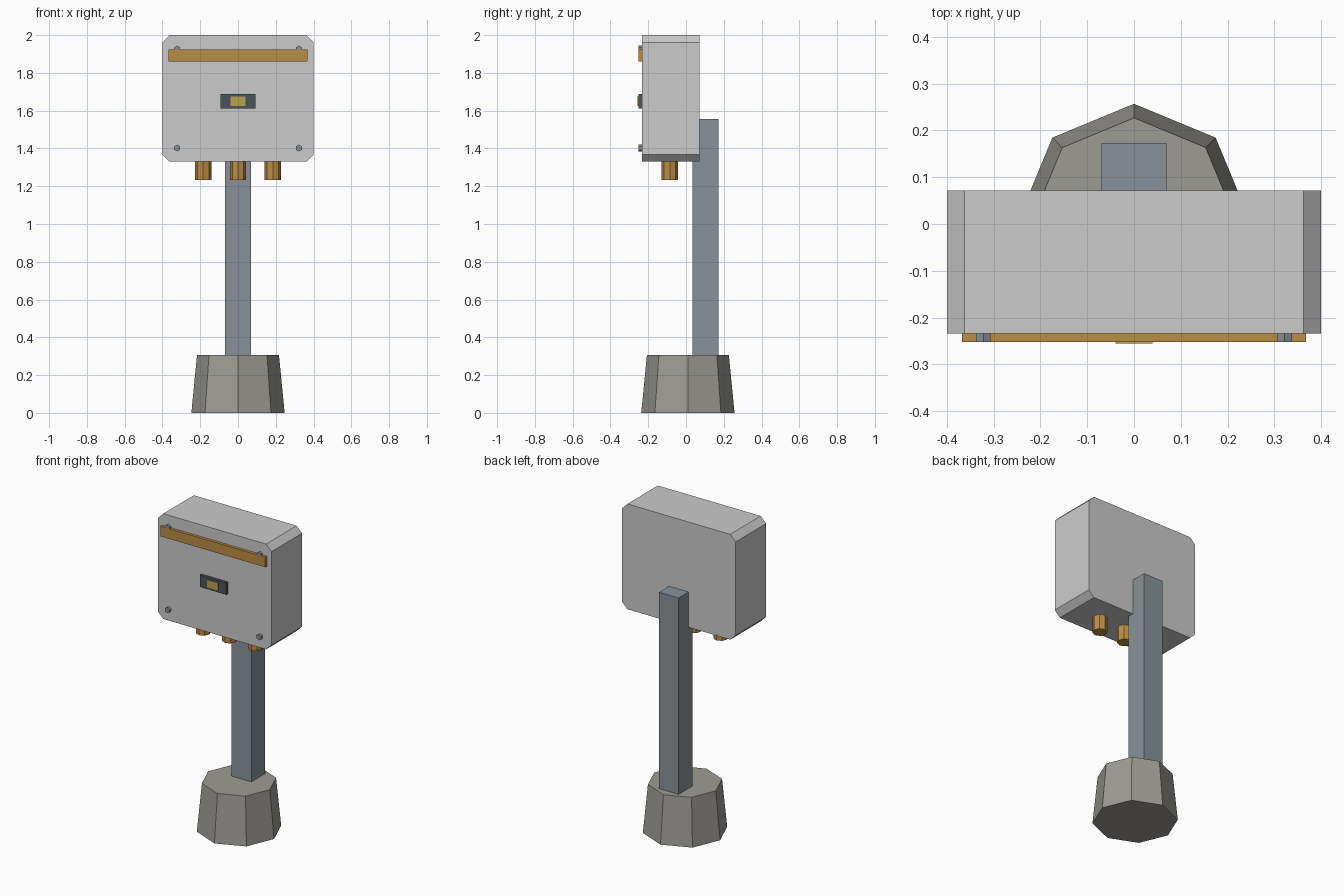
import bpy, bmesh, math

if "Cube" in bpy.data.objects:
    bpy.data.objects.remove(bpy.data.objects["Cube"])


def material(name, rgb):
    m = bpy.data.materials.new(name)
    m.diffuse_color = (*rgb, 1)
    m.use_nodes = True
    m.node_tree.nodes["Principled BSDF"].inputs["Base Color"].default_value = m.diffuse_color
    return m


ORANGE = material("orange_brown", (0.50, 0.27, 0.06))
YELLOW = material("yellow", (0.50, 0.36, 0.08))
DARK = material("dark_grey", (0.07, 0.09, 0.10))
STEEL = material("steel", (0.25, 0.29, 0.32))
CONCRETE = material("concrete", (0.34, 0.33, 0.30))


def finish(name, bm, mat):
    bmesh.ops.recalc_face_normals(bm, faces=bm.faces)
    mesh = bpy.data.meshes.new(name)
    bm.to_mesh(mesh)
    bm.free()
    ob = bpy.data.objects.new(name, mesh)
    bpy.context.collection.objects.link(ob)
    if mat:
        mesh.materials.append(mat)
    return ob


def box(name, lo, hi, mat=None):
    bm = bmesh.new()
    bmesh.ops.create_cube(bm, size=1)
    for v in bm.verts:
        v.co = [(a + b) / 2 + c * (b - a) for a, b, c in zip(lo, hi, v.co)]
    return finish(name, bm, mat)


def prism(name, centre, sides, r1, r2, depth, mat=None, along_y=False):
    bm = bmesh.new()
    bmesh.ops.create_cone(bm, cap_ends=True, segments=sides,
                          radius1=r1, radius2=r2, depth=depth)
    ob = finish(name, bm, mat)
    ob.location = centre
    if along_y:
        ob.rotation_euler.x = math.pi / 2
    return ob


# Tapered octagonal footing and square post
prism("footing", (0, 0.01, 0.153), 8, 0.247, 0.217, 0.306, CONCRETE)
box("post", (-0.069, 0.035, 0.29), (0.069, 0.173, 1.555), STEEL)

# Cabinet: rectangle with chamfered corners, extruded front to back
x, c, z0, z1 = 0.4, 0.038, 1.33, 2.0
half = [(x - c, z0), (x, z0 + c), (x, z1 - c), (x - c, z1)]
profile = half + [(-px, pz) for px, pz in reversed(half)]
bm = bmesh.new()
face = bm.faces.new([bm.verts.new((px, -0.234, pz)) for px, pz in profile])
ext = bmesh.ops.extrude_face_region(bm, geom=[face], use_keep_orig=True)
for g in ext["geom"]:
    if isinstance(g, bmesh.types.BMVert):
        g.co.y = 0.072
finish("cabinet", bm, None)

# Front trim bar and latch
box("trim_bar", (-0.368, -0.252, 1.861), (0.368, -0.23, 1.925), ORANGE)
box("latch_plate", (-0.093, -0.251, 1.612), (0.093, -0.23, 1.688), DARK)
box("latch_insert", (-0.04, -0.256, 1.626), (0.04, -0.24, 1.674), YELLOW)

# Corner bolts
for bx in (-0.322, 0.322):
    for bz in (1.402, 1.926):
        prism("bolt", (bx, -0.2405, bz), 6, 0.018, 0.018, 0.023, STEEL, True)

# Cable glands under the cabinet
for gx in (-0.184, 0, 0.184):
    prism("cable_gland", (gx, -0.086, 1.287), 8, 0.043, 0.043, 0.106, ORANGE)
